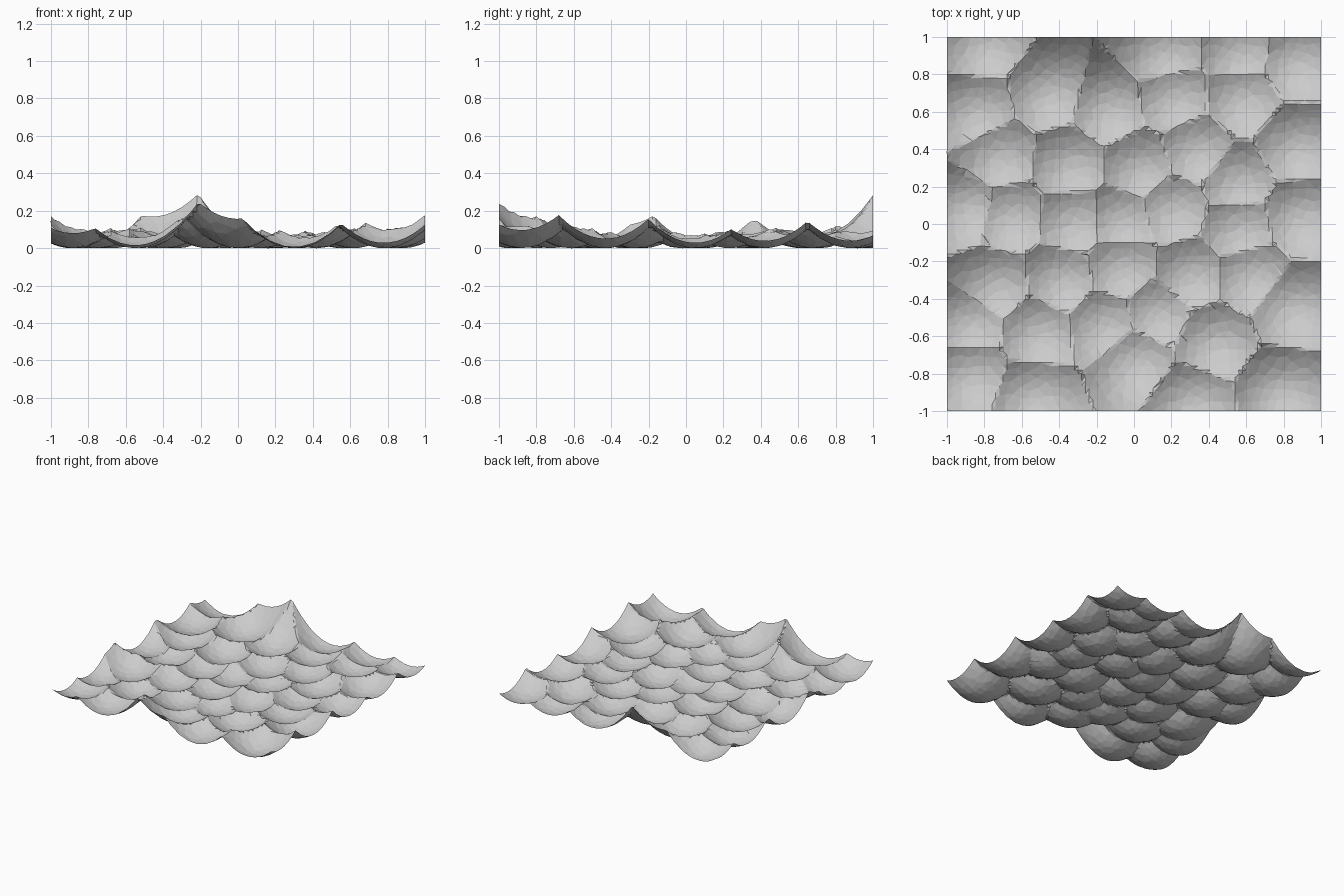
import bpy, bmesh

if "Cube" in bpy.data.objects:
    bpy.data.objects.remove(bpy.data.objects["Cube"])

# Bowl centres (x, y in hundredths), listed row by row from back to front
ROWS = [
    [(-81, 97), (16, 92), (56, 92), (86, 88)],
    [(-85, 61), (-46, 71), (-14, 63), (21, 68), (57, 68), (86, 42)],
    [(-73, 36), (-35, 32), (3, 30), (33, 40), (55, 23)],
    [(-89, 10), (-67, 5), (-33, 2), (-7, 3), (20, 9), (56, -2), (88, 5)],
    [(-75, -33), (-39, -29), (-7, -23), (30, -27), (62, -27), (84, -43)],
    [(-88, -52), (-52, -57), (-16, -53), (12, -47), (42, -62)],
    [(-88, -80), (-55, -91), (0, -72), (30, -94), (78, -88)],
]
CENTRES = [(x / 100, y / 100) for row in ROWS for x, y in row]
STEEPNESS = 2.0
SEGMENTS = 100


def height(x, y):
    """Squared distance to the nearest bowl centre."""
    return STEEPNESS * min((x - a) ** 2 + (y - b) ** 2 for a, b in CENTRES)


# Dimpled sheet: fine grid raised into parabolic bowls meeting at sharp ridges
bm = bmesh.new()
bmesh.ops.create_grid(bm, x_segments=SEGMENTS, y_segments=SEGMENTS, size=1)
for v in bm.verts:
    v.co.z = height(v.co.x, v.co.y)
low = min(v.co.z for v in bm.verts)
for v in bm.verts:
    v.co.z -= low
bmesh.ops.triangulate(bm, faces=bm.faces[:])
mesh = bpy.data.meshes.new("dimpled_sheet")
bm.to_mesh(mesh)
bm.free()
sheet = bpy.data.objects.new("dimpled_sheet", mesh)
bpy.context.collection.objects.link(sheet)

# Irregular flat facets, as in a reduced mesh
facets = sheet.modifiers.new("facets", 'DECIMATE')
facets.ratio = 0.2

# Plain light grey
grey = bpy.data.materials.new("light grey")
grey.diffuse_color = (0.6, 0.6, 0.6, 1)
grey.use_nodes = True
grey.node_tree.nodes["Principled BSDF"].inputs["Base Color"].default_value = grey.diffuse_color
mesh.materials.append(grey)
